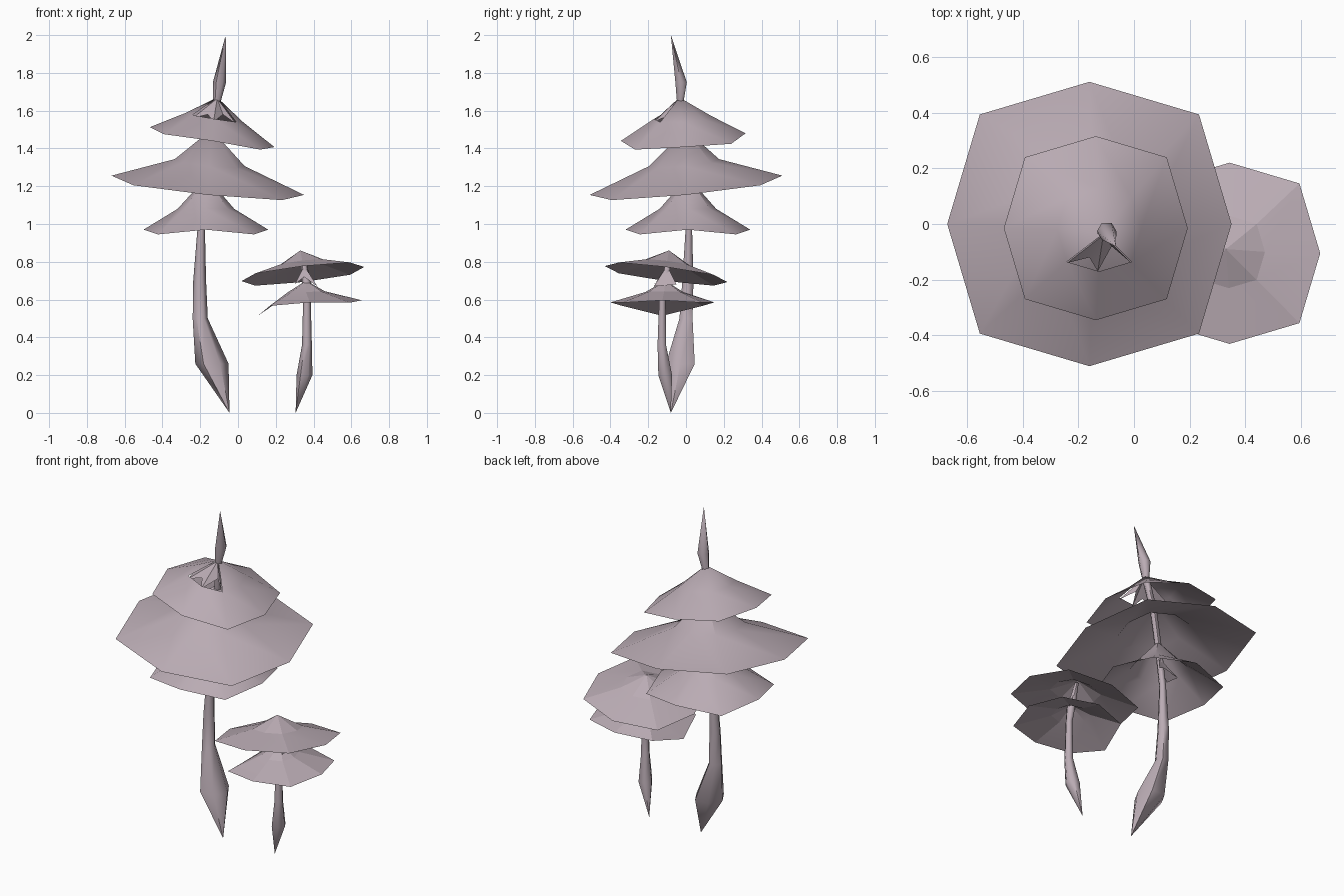
import bpy
import bmesh
from math import sin, cos, pi, radians
from mathutils import Vector

cube = bpy.data.objects.get("Cube")
if cube:
    bpy.data.objects.remove(cube, do_unlink=True)

mat = bpy.data.materials.new("dusty mauve")
mat.use_nodes = True
COLOR = (0.49, 0.41, 0.455, 1)
mat.diffuse_color = COLOR
mat.node_tree.nodes["Principled BSDF"].inputs["Base Color"].default_value = COLOR


def finish(bm, name, angle):
    """Turn a bmesh into a named, shaded object."""
    mesh = bpy.data.meshes.new(name)
    bm.to_mesh(mesh)
    bm.free()
    mesh.materials.append(mat)
    obj = bpy.data.objects.new(name, mesh)
    bpy.context.collection.objects.link(obj)
    bpy.ops.object.select_all(action='DESELECT')
    obj.select_set(True)
    bpy.context.view_layer.objects.active = obj
    bpy.ops.object.shade_smooth_by_angle(angle=radians(angle))
    return obj


def stalk(name, path, sides=6):
    """Loft rings of (x, y, z, radius); zero radius makes a point."""
    bm = bmesh.new()
    rings = []
    for x, y, z, r in path:
        n = sides if r else 1
        rings.append([bm.verts.new((x + r * cos(2 * pi * i / sides),
                                    y + r * sin(2 * pi * i / sides), z)) for i in range(n)])
    for a, b in zip(rings, rings[1:]):
        for i in range(sides):
            j = (i + 1) % sides
            loop = [a[i % len(a)], a[j % len(a)], b[j % len(b)], b[i % len(b)]]
            bm.faces.new(list(dict.fromkeys(loop)))
    return finish(bm, name, 60)


def cap(name, apex, mid, rim, slope=(0, 0), dip=0, droop=0, gap=(), angle=40):
    """Thin eight-sided cap; mid and rim are (x, y, z, radius)."""
    bm = bmesh.new()
    top = bm.verts.new(apex)
    rings = []
    for level, (x, y, z, r) in enumerate((mid, rim)):
        ring = []
        for i in range(8):
            a = i * pi / 4
            rad = r * (1.09 if i % 2 else 1)
            dx, dy = rad * cos(a), rad * sin(a)
            h = z + slope[0] * dx + slope[1] * dy
            if level:
                h -= dip * (i % 2) + droop * (i == 4)
            ring.append(bm.verts.new((x + dx, y + dy, h)))
        rings.append(ring)
    inner, outer = rings
    for i in range(8):
        j = (i + 1) % 8
        if i not in gap:
            bm.faces.new((top, inner[i], inner[j]))
        bm.faces.new((inner[i], outer[i], outer[j], inner[j]))
    return finish(bm, name, angle)


def folded_fan(name, apex, points):
    """Small crumpled membrane hanging from an apex."""
    bm = bmesh.new()
    top = bm.verts.new(apex)
    edge = [bm.verts.new(p) for p in points]
    for a, b in zip(edge, edge[1:]):
        bm.faces.new((top, a, b))
    return finish(bm, name, 15)


# Tall plant: swollen root, slim trunk, pointed spire
stalk("tall_trunk_and_spire", [
    (-.045, -.08, 0, 0), (-.138, -.03, .26, .088), (-.2, 0, .5, .04),
    (-.203, .01, .7, .034), (-.195, .015, .97, .02), (-.17, .01, 1.2, .02),
    (-.14, 0, 1.45, .02), (-.11, -.03, 1.66, .022),
    (-.098, -.026, 1.75, .035), (-.065, -.08, 2, 0)])

# Tall plant caps, bottom to top
cap("tall_lower_cap", (-.165, .01, 1.25), (-.17, .01, 1.08, .15),
    (-.17, .01, .97, .33), dip=.025)
cap("tall_middle_cap", (-.14, 0, 1.5), (-.15, -.01, 1.325, .185),
    (-.16, 0, 1.205, .51), slope=(-.1, .1))
cap("tall_upper_cap", (-.11, -.035, 1.67), (-.125, -.02, 1.565, .15),
    (-.137, -.015, 1.46, .33), slope=(-.16, .06), dip=.01, gap=(5, 6))

# Crumpled opening under the spire
folded_fan("torn_fold", (-.11, -.04, 1.665), [
    (-.26, -.04, 1.57), (-.24, -.14, 1.56), (-.16, -.12, 1.58),
    (-.13, -.17, 1.54), (-.08, -.08, 1.58), (-.01, -.14, 1.53)])
folded_fan("lower_cap_fold", (-.17, .01, 1.15), [
    (-.27, -.04, 1.05), (-.25, .08, 1.02), (-.17, .06, 1.06), (-.1, .1, 1.02)])

# Short plant
stalk("short_stem", [
    (.305, -.08, 0, 0), (.352, -.11, .2, .042), (.365, -.128, .36, .026),
    (.365, -.125, .6, .02), (.365, -.11, .68, .025), (.34, -.09, .84, .012)])
cap("short_lower_cap", (.36, -.11, .7), (.36, -.115, .64, .1),
    (.38, -.125, .585, .275), slope=(.04, 0), dip=.01, droop=.06, angle=12)
cap("short_upper_cap", (.33, -.09, .86), (.34, -.1, .79, .13),
    (.343, -.105, .735, .325), slope=(.115, -.13), angle=12)
folded_fan("short_cap_fold", (.35, -.1, .78), [
    (.3, -.17, .68), (.35, -.14, .72), (.42, -.17, .67), (.41, -.05, .68)])
